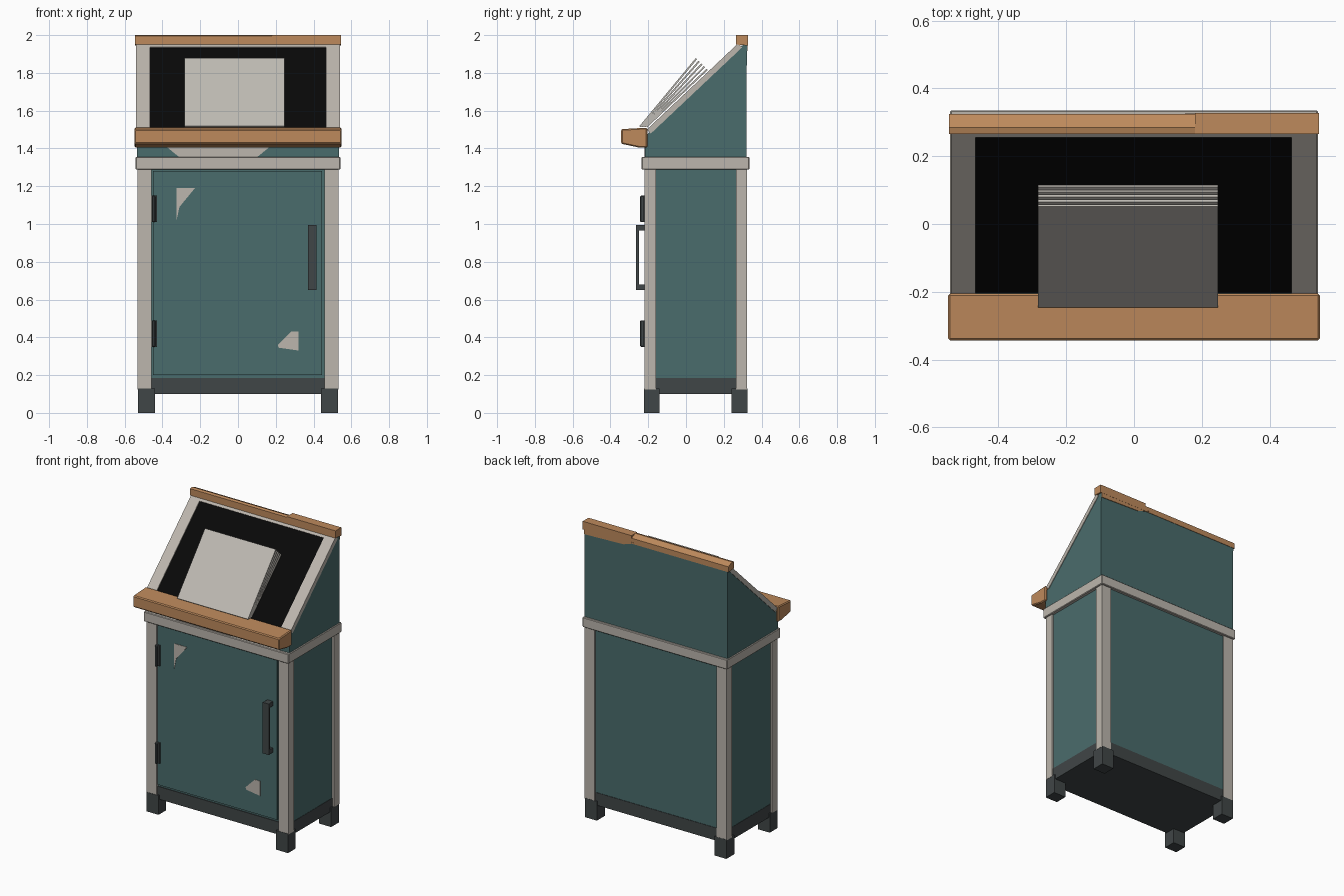
import bpy, bmesh

if "Cube" in bpy.data.objects:
    bpy.data.objects.remove(bpy.data.objects["Cube"])


def material(name, rgb):
    m = bpy.data.materials.new(name)
    lin = [(c / 255 / 12.92) if c < 10 else ((c / 255 + 0.055) / 1.055) ** 2.4 for c in rgb]
    m.diffuse_color = (*lin, 1)
    m.use_nodes = True
    m.node_tree.nodes["Principled BSDF"].inputs["Base Color"].default_value = m.diffuse_color
    return m


TEAL = material("teal paint", (74, 108, 108))
CREAM = material("off white trim", (188, 182, 173))
PAPER = material("paper", (190, 186, 179))
WOOD = material("wood", (190, 138, 92))
DARK = material("dark metal", (64, 70, 71))
BLACK = material("black panel", (8, 8, 8))


def prism(name, profile, a, b, mat, axis="x", bevel=0):
    """Extrude a profile: (y, z) along x, or (x, z) along y."""
    bm = bmesh.new()

    def co(p, t):
        return (t, p[0], p[1]) if axis == "x" else (p[0], t, p[1])
    lo = [bm.verts.new(co(p, a)) for p in profile]
    hi = [bm.verts.new(co(p, b)) for p in profile]
    bm.faces.new(lo)
    bm.faces.new(hi[::-1])
    n = len(profile)
    for i in range(n):
        j = (i + 1) % n
        bm.faces.new((lo[i], hi[i], hi[j], lo[j]))
    bmesh.ops.recalc_face_normals(bm, faces=bm.faces)
    me = bpy.data.meshes.new(name)
    bm.to_mesh(me)
    bm.free()
    me.materials.append(mat)
    ob = bpy.data.objects.new(name, me)
    bpy.context.collection.objects.link(ob)
    if bevel:
        mod = ob.modifiers.new("bevel", "BEVEL")
        mod.width = bevel
        mod.segments = 1
    return ob


def box(name, x, y, z, mat, bevel=0):
    return prism(name, [(y[0], z[0]), (y[1], z[0]), (y[1], z[1]), (y[0], z[1])],
                 x[0], x[1], mat, bevel=bevel)


def slope(s, h):
    """Point on the reading slope: s along it, h above its surface."""
    return (-0.20 + 0.727 * s - 0.686 * h, 1.507 + 0.686 * s + 0.727 * h)


def slab(name, x, s, h, mat):
    return prism(name, [slope(s[0], h[0]), slope(s[1], h[0]), slope(s[1], h[1]), slope(s[0], h[1])],
                 x[0], x[1], mat)


# Cabinet body, base and feet
box("cabinet_body", (-0.52, 0.52), (-0.205, 0.315), (0.18, 1.30), TEAL)
box("base_plinth", (-0.522, 0.522), (-0.21, 0.318), (0.10, 0.185), DARK)
for side, sx in (("left", -1), ("right", 1)):
    for end, fy, py in (("front", (-0.222, -0.14), (-0.22, -0.16)),
                        ("back", (0.24, 0.325), (0.265, 0.324))):
        box(f"{end}_{side}_foot", sorted((sx * 0.44, sx * 0.53)), fy, (0, 0.13), DARK)
        box(f"{end}_{side}_post", sorted((sx * 0.457, sx * 0.532)), py, (0.125, 1.30), CREAM)

# Rim around the top of the cabinet
box("cabinet_rim", (-0.542, 0.542), (-0.235, 0.335), (1.288, 1.355), CREAM, 0.004)

# Door with chipped paint
box("door", (-0.45, 0.445), (-0.217, -0.20), (0.20, 1.28), TEAL)
prism("upper_paint_chip", [(-0.325, 1.19), (-0.228, 1.19), (-0.31, 1.09), (-0.325, 1.02)],
      -0.220, -0.215, CREAM, "y")
prism("lower_paint_chip", [(0.32, 0.43), (0.28, 0.43), (0.21, 0.36), (0.215, 0.345), (0.32, 0.33)],
      -0.220, -0.215, CREAM, "y")

# Hinges
for name, z in (("upper", 1.01), ("lower", 0.35)):
    box(f"{name}_hinge_plate", (-0.458, -0.43), (-0.228, -0.21), (z, z + 0.14), DARK)
    box(f"{name}_hinge_barrel", (-0.455, -0.438), (-0.243, -0.22), (z, z + 0.14), DARK, 0.004)

# Door handle
box("handle_grip", (0.37, 0.416), (-0.265, -0.25), (0.65, 0.995), DARK)
for name, z in (("upper", 0.965), ("lower", 0.65)):
    box(f"{name}_handle_mount", (0.372, 0.414), (-0.255, -0.215), (z, z + 0.03), DARK)

# Sloped desk housing
prism("desk_housing", [(-0.217, 1.35), (0.32, 1.35), (0.322, 1.955), slope(0.655, -0.02),
                       slope(-0.01, -0.02), (-0.217, 1.46)], -0.536, 0.536, TEAL)
prism("housing_paint_chip", [(-0.38, 1.41), (0.17, 1.41), (0.09, 1.345), (-0.30, 1.345)],
      -0.221, -0.215, CREAM, "y")

# Frame around the reading surface
slab("left_frame_bar", (-0.54, -0.467), (-0.01, 0.655), (-0.03, 0), CREAM)
slab("right_frame_bar", (0.465, 0.54), (-0.01, 0.655), (-0.03, 0), CREAM)
slab("top_frame_bar", (-0.467, 0.465), (0.625, 0.655), (-0.03, 0), CREAM)
slab("reading_panel", (-0.467, 0.465), (-0.01, 0.626), (-0.028, -0.006), BLACK)

# Wooden book ledge
prism("front_ledge", [(-0.343, 1.425), (-0.25, 1.405), (-0.205, 1.405), (-0.205, 1.51),
                      (-0.343, 1.502)], -0.548, 0.548, WOOD, bevel=0.006)

# Wooden top rail: worn at the back on the left, full height on the right
prism("top_rail_worn", [(0.265, 1.95), (0.325, 1.945), (0.325, 1.982), (0.285, 2.0), (0.265, 1.995)],
      -0.545, 0.18, WOOD)
prism("top_rail_full", [(0.265, 1.95), (0.327, 1.945), (0.327, 2.0), (0.265, 2.0)],
      0.18, 0.545, WOOD)
prism("rail_splinter", [(0.15, 1.955), (0.535, 1.955), (0.535, 1.915), (0.24, 1.925)],
      0.315, 0.326, WOOD, "y")

# Fanned stack of paper sheets
N = 5
for i in range(N):
    t = i / (N - 1)
    y0, z0 = -0.205 - 0.035 * t, 1.512
    y1, z1 = 0.115 - 0.057 * t, 1.815 + 0.057 * t
    length = ((y1 - y0) ** 2 + (z1 - z0) ** 2) ** 0.5
    ny, nz = -(z1 - z0) / length * 0.009, (y1 - y0) / length * 0.009
    prism(f"paper_sheet_{i + 1}", [(y0, z0), (y1, z1), (y1 + ny, z1 + nz), (y0 + ny, z0 + nz)],
          -0.283, 0.247, PAPER)
